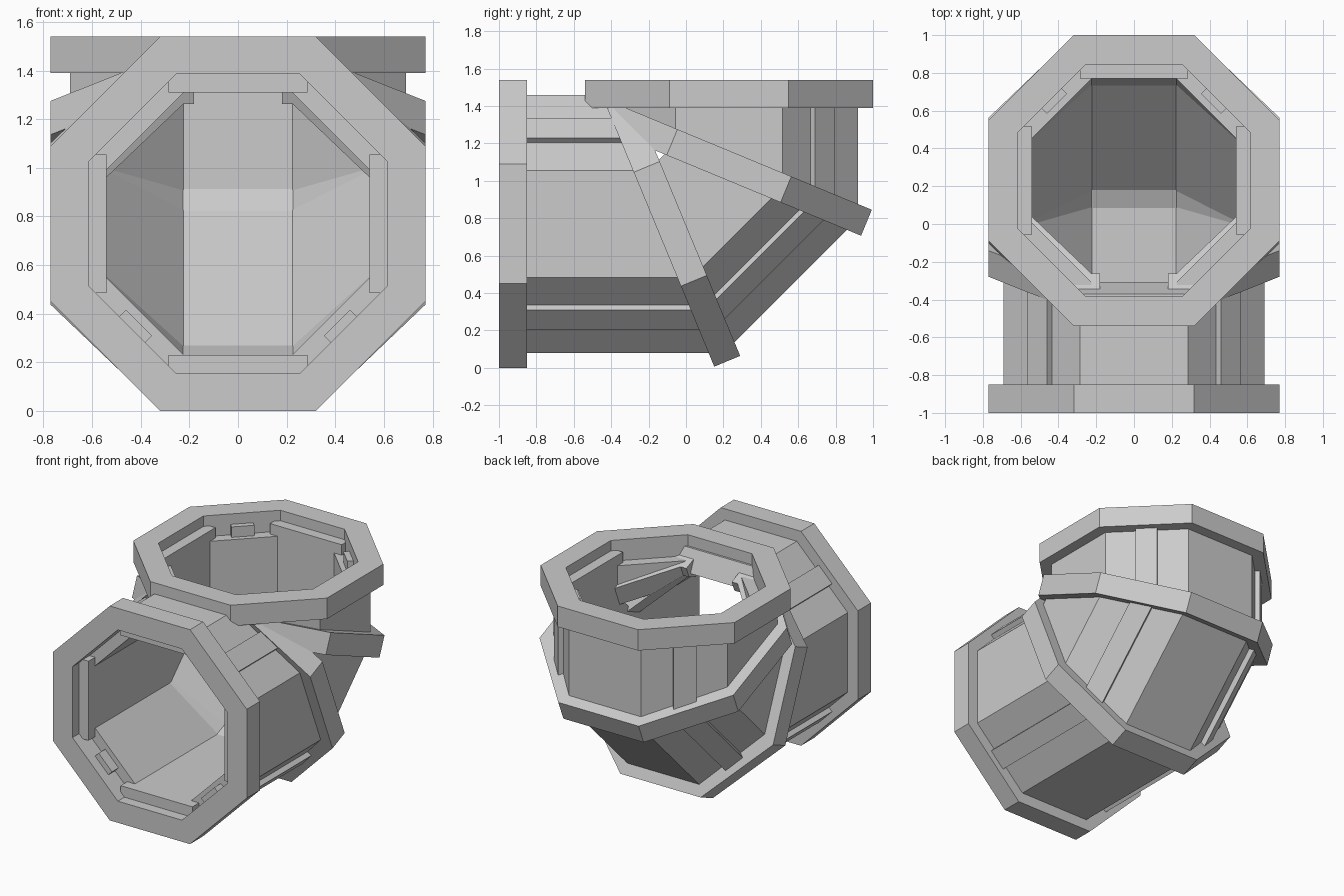
import bpy, bmesh
from math import sin, cos, tan, radians
from mathutils import Vector

if "Cube" in bpy.data.objects:
    bpy.data.objects.remove(bpy.data.objects["Cube"])

M = tan(radians(22.5))            # mitre slope
K1 = Vector((0, -0.084, 0.77))    # first bend point
K2 = Vector((0, 0.23, 1.08))      # second bend point
MID = (K2 - K1).length


def oct_pts(r, first=22.5, n=8, sy=1.0):
    """Octagon corners (x, t) of apothem r, going clockwise from a start angle."""
    R = r / cos(radians(22.5))
    return [(R * cos(radians(first - 45 * i)), sy * R * sin(radians(first - 45 * i)))
            for i in range(n)]


def bar_pts(r, w, ang):
    """Two points of a flat bar of half width w at distance r, facing ang."""
    c, s = cos(radians(ang)), sin(radians(ang))
    return [(r * c - w * s, r * s + w * c), (r * c + w * s, r * s - w * c)]


def sweep(name, origin, deg, outer, inner, f0, f1, closed=False, cut=None):
    """Wall between outer and inner outlines, ends given as functions of t."""
    a = radians(deg)
    d, t_ax = Vector((0, cos(a), sin(a))), Vector((0, -sin(a), cos(a)))
    bm = bmesh.new()

    def row(pts, f):
        return [bm.verts.new(origin + Vector((x, 0, 0)) + t_ax * t + d * f(t)) for x, t in pts]
    o0, o1, i0, i1 = row(outer, f0), row(outer, f1), row(inner, f0), row(inner, f1)
    n = len(outer)
    for i in range(n if closed else n - 1):
        j = (i + 1) % n
        for p, q in ((o0, o1), (o1, i1), (i1, i0), (i0, o0)):
            bm.faces.new((p[i], p[j], q[j], q[i]))
    if not closed:
        for i in (0, n - 1):
            bm.faces.new((o0[i], o1[i], i1[i], i0[i]))
    if cut:
        bmesh.ops.bisect_plane(bm, geom=bm.verts[:] + bm.edges[:] + bm.faces[:],
                               plane_co=cut[0], plane_no=cut[1], clear_outer=True)
        bmesh.ops.holes_fill(bm, edges=[e for e in bm.edges if e.is_boundary], sides=0)
    bmesh.ops.recalc_face_normals(bm, faces=bm.faces[:])
    me = bpy.data.meshes.new(name)
    bm.to_mesh(me)
    bm.free()
    ob = bpy.data.objects.new(name, me)
    bpy.context.collection.objects.link(ob)
    return ob


def const(v):
    return lambda t: v


# End flanges
FLANGE_Y, FLANGE_Z = Vector((0, -1, 0.77)), Vector((0, 0.23, 1.54))
sweep("front_flange", FLANGE_Y, 0, oct_pts(0.77), oct_pts(0.615), const(0), const(0.15), True)
sweep("top_flange", FLANGE_Z, 90, oct_pts(0.77), oct_pts(0.615), const(-0.15), const(0), True)

# Pipe sections, mitred at the bends and open along the inside of the bend
y_end = -0.85 - K1.y
z_end = 1.39 - K2.z
sweep("front_pipe", K1, 0, oct_pts(0.69), oct_pts(0.54), const(y_end), lambda t: -M * t, True)
sweep("middle_pipe", K1, 45, oct_pts(0.69, 22.5, 6), oct_pts(0.54, 22.5, 6),
      lambda t: M * t, lambda t: MID - M * t)
sweep("top_pipe", K2, 90, oct_pts(0.69, 67.5), oct_pts(0.54, 67.5),
      lambda t: M * t, const(z_end))

# Bend collars, trimmed against each other on the bisecting plane
def collar_pts(r, sy=1.033):
    return [(0.18, r * sy)] + oct_pts(r, 67.5, 8, sy) + [(-0.18, r * sy)]


centre = (K1 + K2) / 2
nrm = Vector((0, 1, 1)).normalized()
for name, k, deg, s in (("lower_collar", K1, 22.5, 1), ("upper_collar", K2, 67.5, -1)):
    sweep(name, k, deg, collar_pts(0.77), collar_pts(0.545),
          const(-0.075), const(0.075), cut=(centre, nrm * s))

# Raised ribs on the diagonal faces
for side, ang in (("right", -45), ("left", -135)):
    o, i = bar_pts(0.725, 0.075, ang), bar_pts(0.575, 0.075, ang)
    sweep("front_rib_" + side, K1, 0, o, i, const(y_end - 0.075), lambda t: -M * t)
    sweep("middle_rib_" + side, K1, 45, o, i, lambda t: M * t, lambda t: MID - M * t)
    sweep("top_rib_" + side, K2, 90, o, i, lambda t: M * t, const(z_end + 0.075))
    sweep("upper_rib_" + side, K1, 0, bar_pts(0.725, 0.075, -ang), bar_pts(0.6, 0.075, -ang),
          const(y_end), lambda t: -M * t)

# Locating pads inside the flange mouths
for ang in (0, 90, 180, 270):
    o, i = bar_pts(0.615, 0.285, ang), bar_pts(0.54, 0.285, ang)
    sweep("front_pad", FLANGE_Y, 0, o, i, const(0.075), const(0.15))
    if ang != 90:
        sweep("top_pad", FLANGE_Z, 90, o, i, const(-0.15), const(-0.075))
